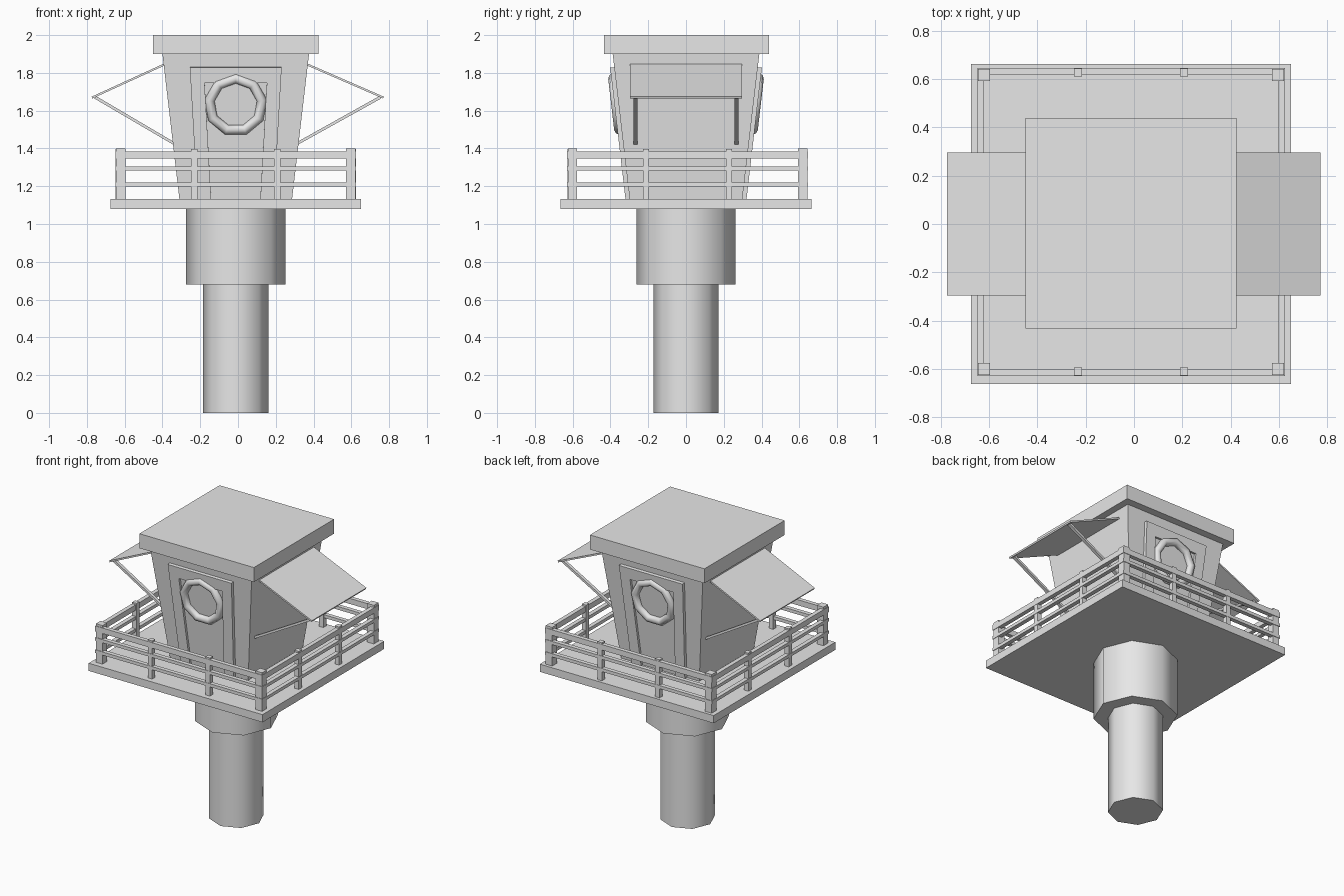
import bpy, bmesh, math
from mathutils import Vector, Matrix

old = bpy.data.objects.get("Cube")
if old:
    bpy.data.objects.remove(old)

CX = -0.012                       # the tower's axis
FLOOR, EAVES = 1.13, 1.90
HALF_LOW, HALF_HIGH = 0.298, 0.388
LEAN = (HALF_HIGH - HALF_LOW) / (EAVES - FLOOR)

grey = bpy.data.materials.new("plain_grey")
grey.use_nodes = True
grey.diffuse_color = (0.8, 0.8, 0.8, 1)
grey.node_tree.nodes["Principled BSDF"].inputs["Base Color"].default_value = (0.8, 0.8, 0.8, 1)


def finish(name, bm, smooth_angle=None):
    bmesh.ops.recalc_face_normals(bm, faces=bm.faces)
    mesh = bpy.data.meshes.new(name)
    bm.to_mesh(mesh)
    bm.free()
    obj = bpy.data.objects.new(name, mesh)
    bpy.context.collection.objects.link(obj)
    mesh.materials.append(grey)
    if smooth_angle:
        bpy.ops.object.select_all(action='DESELECT')
        obj.select_set(True)
        bpy.context.view_layer.objects.active = obj
        bpy.ops.object.shade_smooth_by_angle(angle=math.radians(smooth_angle))
    return obj


def box(name, center, size, flare=1.0):
    """Box whose top can be wider than its bottom."""
    bm = bmesh.new()
    bmesh.ops.create_cube(bm, size=1)
    for v in bm.verts:
        k = flare if v.co.z > 0 else 1
        v.co = Vector((v.co.x * size[0] * k, v.co.y * size[1] * k, v.co.z * size[2])) + Vector(center)
    return finish(name, bm)


def column(name, radius, low, high):
    bm = bmesh.new()
    bmesh.ops.create_cone(bm, cap_ends=True, segments=8, radius1=radius, radius2=radius,
                          depth=high - low,
                          matrix=Matrix.Translation((CX, 0, (low + high) / 2)))
    return finish(name, bm, 50)


def prism(name, loop, shift):
    """Solid made by pushing a flat outline along a vector."""
    bm = bmesh.new()
    face = bm.faces.new([bm.verts.new(p) for p in loop])
    grown = bmesh.ops.extrude_face_region(bm, geom=[face], use_keep_orig=True)
    verts = [g for g in grown["geom"] if isinstance(g, bmesh.types.BMVert)]
    bmesh.ops.translate(bm, verts=verts, vec=shift)
    return finish(name, bm)


def wall_half(z):
    return HALF_LOW + LEAN * (z - FLOOR)


# Column, deck, cabin and roof
column("lower_column", 0.173, 0, 0.68)
column("upper_column", 0.263, 0.68, 1.08)
box("deck", (CX, 0, 1.107), (1.327, 1.327, 0.053))
box("cabin", (CX, 0, (FLOOR + EAVES) / 2), (2 * HALF_LOW, 2 * HALF_LOW, EAVES - FLOOR),
    HALF_HIGH / HALF_LOW)
box("roof", (CX, 0.003, 1.95), (0.874, 0.874, 0.10))

# Leaning doors with frames and lifebuoys, front and back
frame = [(0.203, FLOOR), (0.243, 1.83), (-0.243, 1.83), (-0.203, FLOOR),
         (-0.130, FLOOR), (-0.165, 1.75), (0.165, 1.75), (0.130, FLOOR)]
for side, word in ((-1, "front"), (1, "back")):
    def on_wall(u, z):
        return Vector((CX + u, side * wall_half(z), z))
    out = Vector((0, side, -LEAN)).normalized()
    prism(word + "_door_frame", [on_wall(*p) for p in frame], out * 0.022)
    prism(word + "_door", [on_wall(*p) for p in frame[4:]], out * 0.006)

    # Nine-sided ring lying against the door
    bm = bmesh.new()
    up = Vector((0, side * LEAN, 1)).normalized()
    center = on_wall(0, 1.632) + out * 0.012
    rings = []
    for i in range(9):
        a = math.tau * i / 9
        spoke = Vector((math.sin(a), 0, 0)) + up * math.cos(a)
        rings.append([bm.verts.new(center + spoke * (0.141 + 0.027 * math.cos(t)) + out * 0.027 * math.sin(t))
                      for t in (math.tau * j / 8 for j in range(8))])
    for i in range(9):
        a, b = rings[i], rings[(i + 1) % 9]
        for j in range(8):
            k = (j + 1) % 8
            bm.faces.new((a[j], a[k], b[k], b[j]))
    finish(word + "_lifebuoy", bm, 60)

# Awnings with two struts each, left and right
for side, word in ((1, "left"), (-1, "right")):
    def section(x, z, y):
        return Vector((side * x + (0 if side > 0 else -0.003), y, z))
    root = 0.372 if side > 0 else 0.392
    foot = 0.318 if side > 0 else 0.340
    prism(word + "_awning", [section(x, z, -0.297) for x, z in
                             ((root, 1.848), (0.772, 1.674), (0.768, 1.664), (root - 0.004, 1.838))],
          (0, 0.594, 0))
    for y in (-0.267, 0.267):
        prism(word + "_strut", [section(x, z, y - 0.011) for x, z in
                                ((foot, 1.437), (0.748, 1.677), (0.757, 1.664), (foot, 1.420))],
              (0, 0.022, 0))

# Railing: corner posts, slim posts and three rails on each side
RX, RY = -0.012, 0.008
for sx in (-1, 1):
    for sy in (-1, 1):
        box("corner_post", (RX + sx * 0.609, RY + sy * 0.609, 1.265), (0.05, 0.05, 0.27))
for s in (-1, 1):
    for t in (-0.22, 0.22):
        box("slim_post", (RX + t, RY + s * 0.619, 1.263), (0.033, 0.033, 0.266))
        box("slim_post", (RX + s * 0.619, RY + t, 1.263), (0.033, 0.033, 0.266))
    for z, h in ((1.366, 0.038), (1.294, 0.022), (1.209, 0.022)):
        box("rail", (RX, RY + s * 0.623, z), (1.275, 0.029, h))
        box("rail", (RX + s * 0.623, RY, z), (0.029, 1.275, h))
